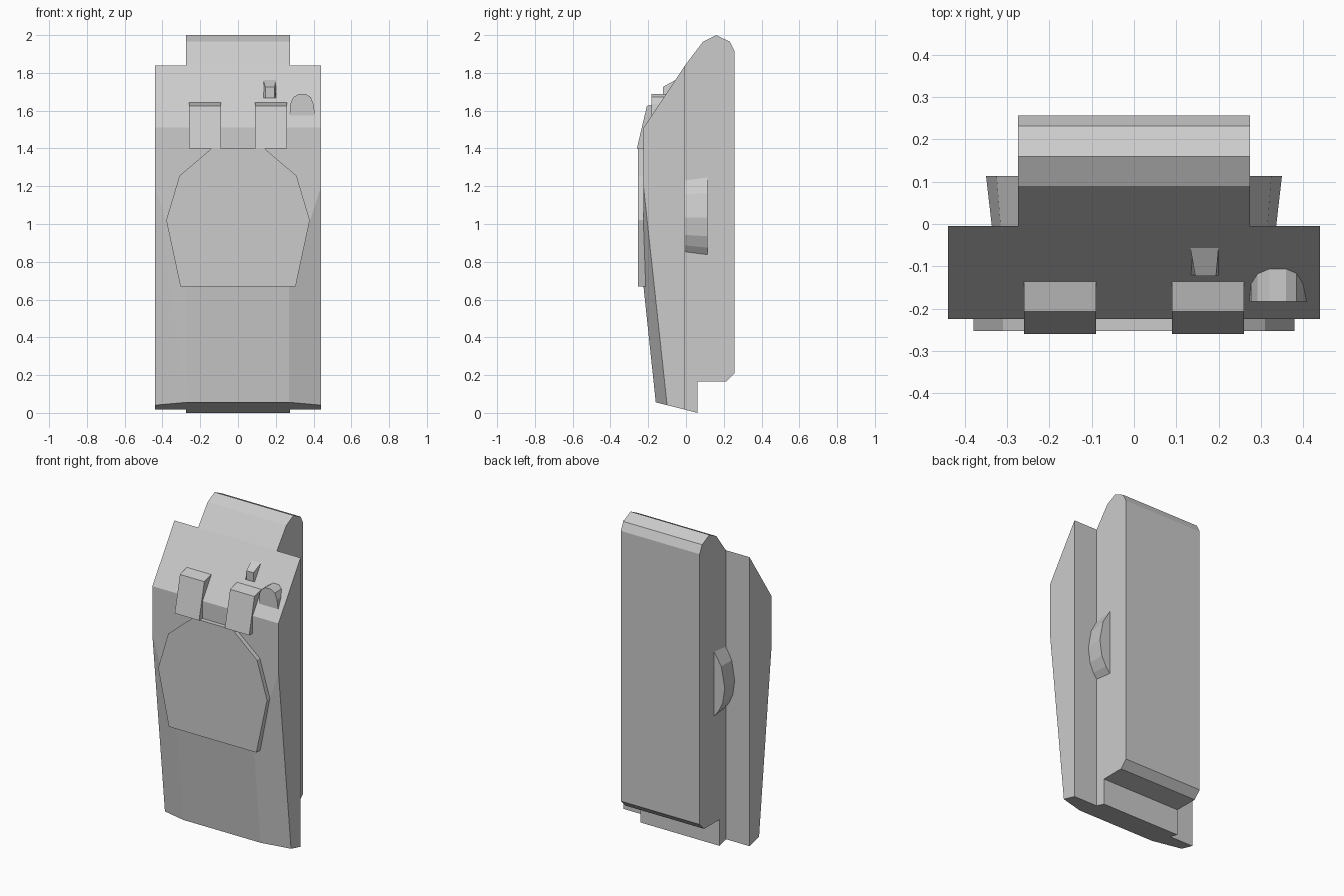
import bpy, bmesh

if "Cube" in bpy.data.objects:
    bpy.data.objects.remove(bpy.data.objects["Cube"])


def finish(name, bm):
    bmesh.ops.recalc_face_normals(bm, faces=bm.faces)
    mesh = bpy.data.meshes.new(name)
    bm.to_mesh(mesh)
    bm.free()
    ob = bpy.data.objects.new(name, mesh)
    bpy.context.collection.objects.link(ob)
    return ob


def loft(name, ring_a, ring_b):
    """Solid between two matching closed outlines."""
    bm = bmesh.new()
    a = [bm.verts.new(p) for p in ring_a]
    b = [bm.verts.new(p) for p in ring_b]
    bm.faces.new(a)
    bm.faces.new(b[::-1])
    for i in range(len(a)):
        j = (i + 1) % len(a)
        bm.faces.new((a[i], b[i], b[j], a[j]))
    return finish(name, bm)


def along_x(name, profile, x0, x1):
    return loft(name, [(x0, y, z) for y, z in profile], [(x1, y, z) for y, z in profile])


def along_y(name, outline, y0, y1):
    return loft(name, [(x, y0, z) for x, z in outline], [(x, y1, z) for x, z in outline])


def mirror_x(ob):
    ob.modifiers.new("mirror", 'MIRROR').use_axis[0] = True


# Wide front shell: convex hull of its corners, tapering towards the base
half = [(.44, -.005, 1.84), (.44, -.225, 1.51), (.44, -.225, 1.2), (.27, -.225, .67),
        (.27, -.16, .056), (.44, -.10, .041), (.44, -.005, .017)]
bm = bmesh.new()
for x, y, z in half:
    for s in (1, -1):
        bm.verts.new((s * x, y, z))
bmesh.ops.convex_hull(bm, input=bm.verts)
bmesh.ops.dissolve_limit(bm, angle_limit=.01, verts=bm.verts, edges=bm.edges)
finish("front_shell", bm)

# Narrower rear housing with chamfered top and stepped base
along_x("rear_housing", [(-.005, 1.84), (.09, 1.965), (.16, 2), (.232, 1.965), (.257, 1.915),
                         (.257, .21), (.212, .165), (.06, .165), (.06, 0), (-.005, .017)],
        -.275, .275)

# Raised faceted front panel
right = [(.305, .67), (.38, 1.02), (.31, 1.255), (.14, 1.4)]
along_y("front_panel", right + [(-x, z) for x, z in right[::-1]], -.253, -.2)

# Pair of blocks at the shoulder
mirror_x(along_x("shoulder_block", [(-.26, 1.4), (-.207, 1.625), (-.135, 1.643),
                                    (-.18, 1.52), (-.2, 1.4)], .09, .26))

# Small tapered stud on the slope
loft("slope_stud",
     [(.133, -.12, 1.667), (.2, -.12, 1.667), (.2, -.055, 1.763), (.133, -.055, 1.763)],
     [(.145, -.121, 1.669), (.194, -.121, 1.669), (.194, -.123, 1.725), (.145, -.123, 1.725)])

# Arched knob running back into the slope
along_y("arched_knob", [(.273, 1.575), (.277, 1.635), (.292, 1.67), (.32, 1.688), (.36, 1.688),
                        (.385, 1.672), (.4, 1.635), (.408, 1.575)], -.183, -.1)

# Curved side grips, slightly flared towards the back
arc = [(.27, 1.255), (.325, 1.165), (.35, 1.035), (.335, .935), (.305, .875), (.27, .832)]
mirror_x(loft("side_grip", [(x, .113, z) for x, z in arc],
              [(.27 + (x - .27) * .83, -.005, 1.04 + (z - 1.04) * .93) for x, z in arc]))
